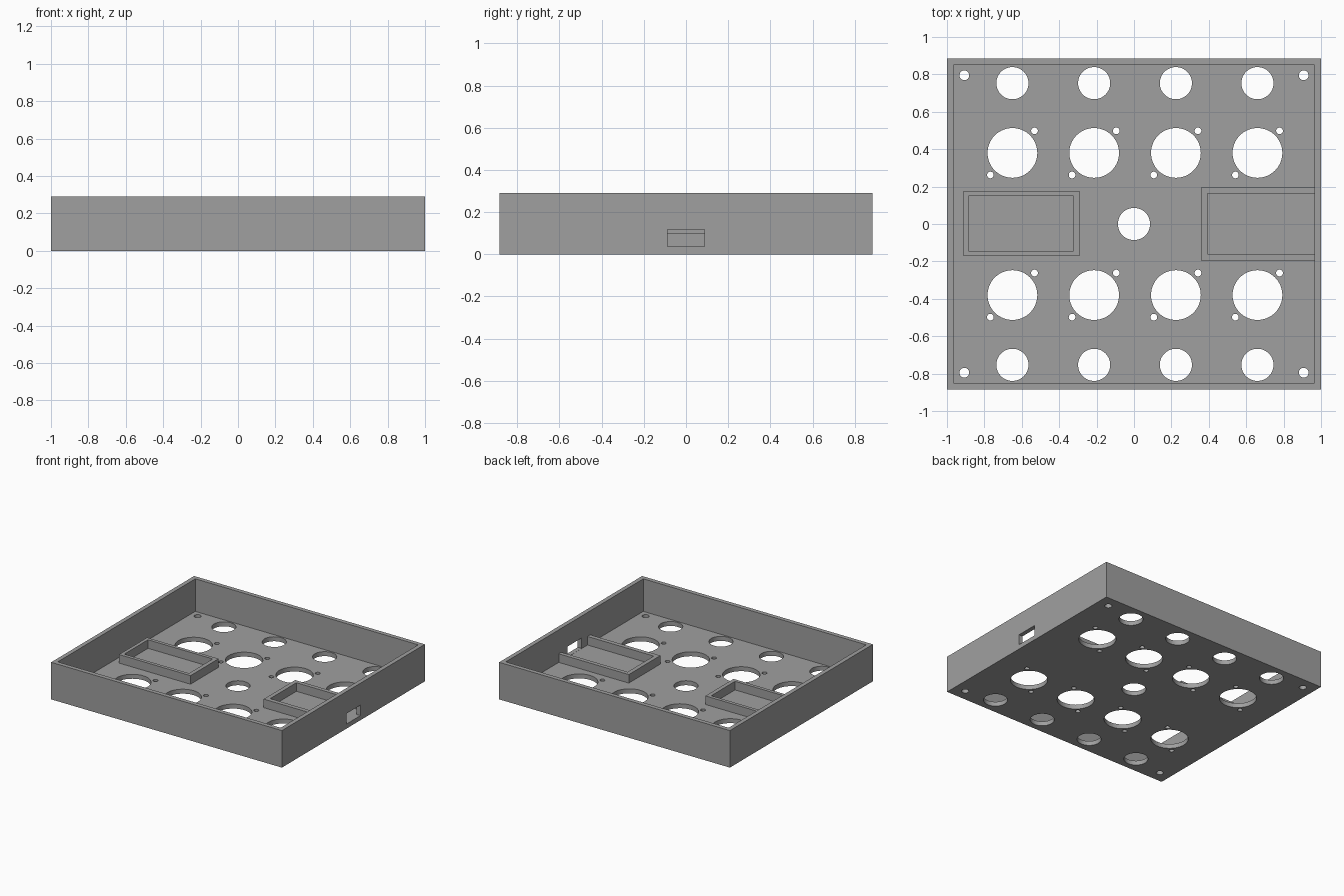
import bpy, bmesh
from mathutils import Matrix

if "Cube" in bpy.data.objects:
    bpy.data.objects.remove(bpy.data.objects["Cube"])

HALF_X, HALF_Y, HEIGHT = 1.0, 0.885, 0.29
WALL, FLOOR, RIM = 0.034, 0.035, 0.102

grey = bpy.data.materials.new("plain grey")
grey.diffuse_color = (0.35, 0.35, 0.35, 1)
grey.use_nodes = True
grey.node_tree.nodes["Principled BSDF"].inputs["Base Color"].default_value = grey.diffuse_color


def add_box(bm, x0, x1, y0, y1, z0, z1):
    m = (Matrix.Translation(((x0 + x1) / 2, (y0 + y1) / 2, (z0 + z1) / 2))
         @ Matrix.Diagonal((x1 - x0, y1 - y0, z1 - z0, 1)))
    bmesh.ops.create_cube(bm, size=1, matrix=m)


def add_drill(bm, x, y, r, sides=48):
    bmesh.ops.create_cone(bm, cap_ends=True, segments=sides, radius1=r, radius2=r,
                          depth=0.2, matrix=Matrix.Translation((x, y, 0)))


def make_object(name, bm):
    me = bpy.data.meshes.new(name)
    bmesh.ops.recalc_face_normals(bm, faces=bm.faces)
    bm.to_mesh(me)
    bm.free()
    me.materials.append(grey)
    ob = bpy.data.objects.new(name, me)
    bpy.context.collection.objects.link(ob)
    return ob


def cut(target, cutter):
    mod = target.modifiers.new("cut", 'BOOLEAN')
    mod.operation = 'DIFFERENCE'
    mod.solver = 'EXACT'
    mod.object = cutter
    bpy.context.view_layer.objects.active = target
    bpy.ops.object.modifier_apply(modifier=mod.name)
    bpy.data.objects.remove(cutter)


def make_prism(name, outline, inner=None):
    """Upright rim: an outline, minus an optional inner outline, raised off the floor."""
    bm = bmesh.new()
    low = [bm.verts.new((x, y, FLOOR)) for x, y in outline]
    if inner:
        low_in = [bm.verts.new((x, y, FLOOR)) for x, y in inner]
        n = len(low)
        faces = [bm.faces.new((low[i], low[(i + 1) % n], low_in[(i + 1) % n], low_in[i]))
                 for i in range(n)]
    else:
        faces = [bm.faces.new(low)]
    new = bmesh.ops.extrude_face_region(bm, geom=faces, use_keep_orig=True)["geom"]
    top = [v for v in new if isinstance(v, bmesh.types.BMVert)]
    bmesh.ops.translate(bm, verts=top, vec=(0, 0, RIM - FLOOR))
    return make_object(name, bm)


def rect(x0, x1, y0, y1):
    return [(x0, y0), (x1, y0), (x1, y1), (x0, y1)]


# Open tray: solid block with its inside hollowed out
bm = bmesh.new()
add_box(bm, -HALF_X, HALF_X, -HALF_Y, HALF_Y, 0, HEIGHT)
tray = make_object("tray", bm)
bm = bmesh.new()
add_box(bm, -HALF_X + WALL, HALF_X - WALL, -HALF_Y + WALL, HALF_Y - WALL, FLOOR, HEIGHT + 0.1)
cut(tray, make_object("cavity_cutter", bm))

# Floor holes and the slot through the right wall
bm = bmesh.new()
for x in (-0.65, -0.213, 0.224, 0.66):
    for s in (-1, 1):
        add_drill(bm, x, s * 0.753, 0.086)
        add_drill(bm, x, s * 0.38, 0.133, 64)
        for d in (-0.118, 0.118):
            add_drill(bm, x + d, s * 0.38 + d, 0.018, 24)
for x in (-0.907, 0.907):
    for y in (-0.795, 0.795):
        add_drill(bm, x, y, 0.026, 32)
add_drill(bm, 0, 0, 0.086)
add_box(bm, 0.93, 1.1, -0.088, 0.088, FLOOR + 0.001, 0.118)
cut(tray, make_object("hole_cutter", bm))

# Closed rim on the left, three-sided rim against the right wall
make_prism("left_rim", rect(-0.912, -0.292, -0.171, 0.177),
           rect(-0.885, -0.324, -0.144, 0.150))
e = HALF_X - WALL
make_prism("right_rim", [(e, -0.195), (e, -0.161), (0.392, -0.161), (0.392, 0.163),
                         (e, 0.163), (e, 0.195), (0.359, 0.195), (0.359, -0.195)])

# Smooth hole walls, sharp edges elsewhere
bpy.ops.object.select_all(action='DESELECT')
tray.select_set(True)
bpy.context.view_layer.objects.active = tray
bpy.ops.object.shade_smooth_by_angle()
